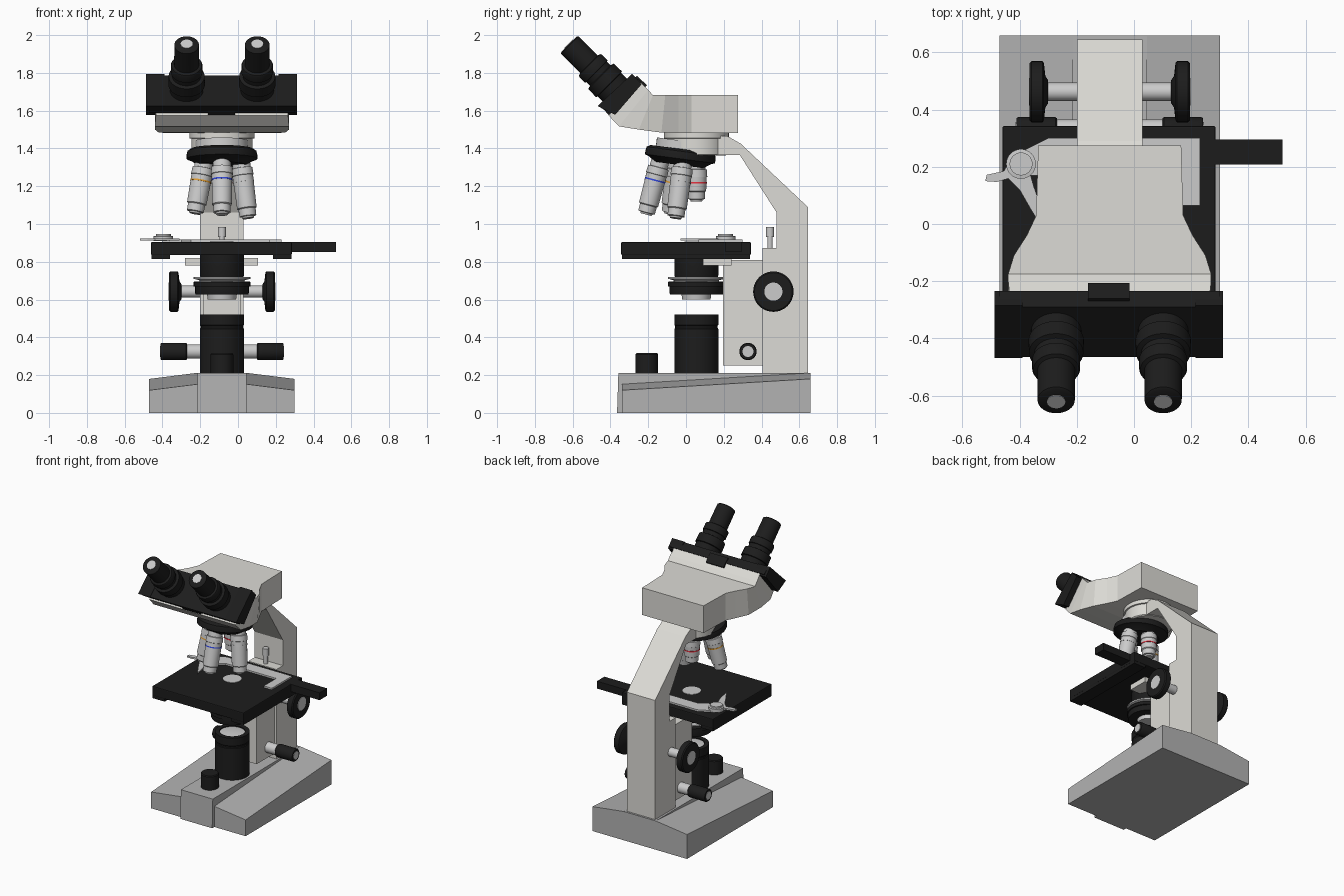
import bpy, bmesh, math
from mathutils import Vector

if "Cube" in bpy.data.objects:
    bpy.data.objects.remove(bpy.data.objects["Cube"])

CX, AY = -0.085, 0.055  # body centre line and optical axis


def material(name, rgb):
    m = bpy.data.materials.new(name)
    m.diffuse_color = (*rgb, 1)
    m.use_nodes = True
    m.node_tree.nodes["Principled BSDF"].inputs["Base Color"].default_value = m.diffuse_color
    return m


BLACK = material("black", (0.012, 0.012, 0.012))
CREAM = material("cream", (0.72, 0.71, 0.67))
BASE = material("base_grey", (0.45, 0.45, 0.45))
SILVER = material("silver", (0.55, 0.55, 0.55))
BLUE = material("blue", (0.03, 0.06, 0.7))
ORANGE = material("orange", (0.8, 0.35, 0.03))
RED = material("red", (0.8, 0.03, 0.05))


def loft(name, rings, mat, smooth=False, bevel=0):
    """Skin a list of equal-length point loops and cap both ends."""
    bm = bmesh.new()
    loops = [[bm.verts.new(p) for p in r] for r in rings]
    n = len(loops[0])
    for a, b in zip(loops, loops[1:]):
        for i in range(n):
            j = (i + 1) % n
            bm.faces.new((a[i], a[j], b[j], b[i]))
    bm.faces.new(loops[0])
    bm.faces.new(loops[-1])
    bmesh.ops.recalc_face_normals(bm, faces=bm.faces)
    me = bpy.data.meshes.new(name)
    bm.to_mesh(me)
    bm.free()
    me.materials.append(mat)
    ob = bpy.data.objects.new(name, me)
    bpy.context.collection.objects.link(ob)
    if bevel:
        mod = ob.modifiers.new("bevel", "BEVEL")
        mod.width, mod.segments = bevel, 2
    if smooth:
        bpy.ops.object.select_all(action="DESELECT")
        ob.select_set(True)
        bpy.context.view_layer.objects.active = ob
        bpy.ops.object.shade_smooth_by_angle(angle=math.radians(35))
    return ob


def box(name, x, y, z, mat, bevel=0):
    return loft(name, [[(x[0], y[0], h), (x[1], y[0], h), (x[1], y[1], h), (x[0], y[1], h)] for h in z], mat, bevel=bevel)


def side_prism(name, yz, x0, x1, mat, bevel=0):
    return loft(name, [[(x, y, z) for y, z in yz] for x in (x0, x1)], mat, bevel=bevel)


def plate(name, xy, z0, z1, mat):
    return loft(name, [[(x, y, z) for x, y in xy] for z in (z0, z1)], mat)


def lathe(name, start, axis, profile, mat, n=40):
    """Turned part: profile is (distance along axis, radius)."""
    d = Vector(axis).normalized()
    u = d.orthogonal().normalized()
    v = d.cross(u)
    o = Vector(start)
    ang = [2 * math.pi * i / n for i in range(n)]
    return loft(name, [[o + d * t + r * (u * math.cos(a) + v * math.sin(a)) for a in ang] for t, r in profile], mat, True)


UP = (0, 0, 1)

# Base: sloping wings and raised centre block
loft("base_wings", [[(-.47, y, 0), (-.47, y, .12 + h), (-.215, y, .152 + h), (.045, y, .152 + h), (.30, y, .12 + h), (.30, y, 0)]
                    for y, h in ((-.34, 0), (.66, .06))], BASE)
side_prism("base_centre", [(-.365, 0), (-.358, .212), (.655, .212), (.655, 0)], -.215, .045, BASE)

# Arm and focus block
side_prism("arm", [(.405, .21), (.405, .872), (.48, .872), (.48, 1.06), (.285, 1.365), (.16, 1.365), (.16, 1.465),
                   (.22, 1.465), (.29, 1.425), (.645, 1.09), (.645, .21)], -.2, .03, CREAM)
box("focus_block", (-.185, .015), (.195, .41), (.25, .81), CREAM)
box("stage_bracket", (-.28, .105), (.09, .24), (.78, .82), CREAM)
lathe("stop_pin", (CX, .445, .87), UP, [(0, .014), (.06, .014), (.06, .021), (.115, .021)], SILVER, 20)

# Focus knobs and lower adjustment knobs on both sides
for side, s in (("left", -1), ("right", 1)):
    ax = (s, 0, 0)
    lathe(side + "_focus_shaft", (CX, .4625, .642), ax, [(0, .032), (.24, .032)], SILVER, 24)
    lathe(side + "_focus_knob", (CX, .4625, .642), ax,
          [(.215, .04), (.225, .055), (.23, .1), (.235, .107), (.273, .107), (.28, .1)], BLACK)
    lathe(side + "_focus_cap", (CX, .4625, .642), ax, [(.27, .048), (.283, .048)], SILVER, 32)
    lathe(side + "_lower_shaft", (CX, .328, .325), ax, [(.08, .038), (.19, .038)], SILVER, 24)
    lathe(side + "_lower_knob", (CX, .328, .325), ax, [(.185, .042), (.19, .046), (.32, .046), (.326, .042)], BLACK, 32)
    lathe(side + "_lower_cap", (CX, .328, .325), ax, [(.32, .029), (.329, .029)], SILVER, 24)

# Lamp housing, lens and dimmer
lathe("lamp_housing", (CX, AY, .21), UP, [(0, .116), (.235, .116), (.24, .112), (.25, .112), (.255, .116), (.312, .116),
                                         (.312, .085), (.305, .085)], BLACK, 48)
lathe("lamp_lens", (CX, AY, .5), UP, [(0, .084), (.015, .084), (.021, .04)], SILVER)
lathe("dimmer_knob", (CX, -.207, .21), UP, [(0, .06), (.1, .06), (.106, .055)], BLACK, 32)

# Condenser under the stage
lathe("condenser_body", (CX, AY, .71), UP, [(0, .11), (.02, .117), (.13, .117)], BLACK)
lathe("condenser_collar", (CX, AY, .68), UP, [(0, .12), (.022, .12), (.03, .15), (.04, .15)], SILVER)
lathe("condenser_ring", (CX, AY, .628), UP, [(0, .14), (.006, .142), (.04, .142), (.042, .15), (.066, .15), (.068, .14)], BLACK)
lathe("condenser_lens", (CX, AY, .6), UP, [(0, .075), (.035, .08)], SILVER)

# Stage plate with side skirts and carriage bar
box("stage_plate", (-.46, .285), (-.343, .343), (.835, .905), BLACK, .006)
for side, x in (("left", (-.458, -.36)), ("right", (.185, .283))):
    box(side + "_stage_skirt", x, (-.34, .34), (.815, .84), BLACK)
box("carriage_bar", (.27, .52), (.208, .295), (.852, .906), BLACK)
lathe("stage_window", (CX, AY, .9), UP, [(0, .062), (.008, .062)], SILVER)
plate("slide_holder", [(-.40, .17), (-.30, .17), (-.25, .21), (.165, .21), (.165, .065), (.23, .065), (.23, .3), (-.30, .3),
                       (-.40, .25)], .905, .917, SILVER)
plate("slide_finger", [(-.45, .17), (-.40, .12), (-.36, .05), (-.31, -.03), (-.325, .06), (-.35, .13), (-.37, .2), (-.42, .22)],
      .912, .922, SILVER)
plate("finger_lever", [(-.52, .15), (-.48, .147), (-.42, .165), (-.38, .17), (-.38, .24), (-.43, .23), (-.455, .185),
                       (-.515, .172)], .912, .924, SILVER)
lathe("finger_pivot", (-.395, .21, .91), UP, [(0, .052), (.025, .052), (.027, .04), (.038, .04)], SILVER, 32)

# Head mount and revolving nosepiece
lathe("head_mount", (CX, AY, 1.362), UP, [(0, .155), (.006, .162), (.09, .162), (.092, .172), (.125, .172)], CREAM, 48)
tilt = (0, -.13, -.99)
lathe("nosepiece_neck", (CX, -.015, 1.44), tilt, [(0, .14), (.07, .14)], SILVER)
lathe("nosepiece", (CX, -.025, 1.397), tilt, [(0, .165), (.012, .183), (.03, .187), (.052, .187), (.06, .165), (.085, .13)], BLACK, 48)

# Objectives: top point, tip point, ring colour
objectives = {
    "front": ((CX, -.135, 1.34), (CX, -.212, 1.05), BLUE),
    "left": ((-.178, -.045, 1.335), (-.228, -.085, 1.055), ORANGE),
    "right": ((.015, -.015, 1.335), (.054, -.055, 1.03), SILVER),
    "back": ((CX, AY, 1.33), (CX, AY, 1.12), RED),
}
for name, (a, b, col) in objectives.items():
    d = Vector(b) - Vector(a)
    L = d.length
    lathe(name + "_objective", a, d, [(0, .048), (.04, .048), (.042, .056), (.08, .058), (.082, .055), (L - .055, .052),
                                     (L - .05, .046), (L - .012, .045), (L - .01, .034), (L, .03)], SILVER, 36)
    lathe(name + "_objective_ring", a, d, [(.108, .056), (.116, .056)], col, 36)

# Binocular head: half width, bottom (y, z), top (y, z)
sections = [(.25, .275, 1.482, .275, 1.682), (.257, .03, 1.482, .03, 1.682), (.29, -.04, 1.482, -.04, 1.682),
            (.335, -.13, 1.484, -.11, 1.682), (.355, -.25, 1.5, -.175, 1.682), (.355, -.355, 1.517, -.2, 1.71),
            (.35, -.41, 1.575, -.245, 1.755)]
loft("head", [[(CX - w, yb, zb), (CX + w, yb, zb), (CX + w, yt, zt), (CX - w, yt, zt)] for w, yb, zb, yt, zt in sections], CREAM)
side_prism("eyepiece_plate", [(-.465, 1.625), (-.41, 1.588), (-.235, 1.755), (-.29, 1.787)], -.47, .30, BLACK)
side_prism("plate_tab", [(-.43, 1.6), (-.385, 1.55), (-.207, 1.735), (-.26, 1.785)], -.16, -.015, BLACK)
for side, x in (("left", (-.487, -.39)), ("right", (.215, .312))):
    side_prism(side + "_plate_end", [(-.468, 1.625), (-.375, 1.578), (-.235, 1.74), (-.285, 1.795)], *x, BLACK)

# Eyepieces leaning 45 degrees towards the viewer
for side, x in (("left", -.272), ("right", .102)):
    tip, back = (x, -.62, 1.952), (0, 1, -1)
    lathe(side + "_eyepiece", tip, back, [(0, .055), (.006, .065), (.15, .066), (.155, .08), (.163, .084), (.205, .084), (.207, .077),
                                          (.235, .077), (.24, .095), (.3, .097), (.303, .088), (.38, .088)], BLACK, 48)
    lathe(side + "_eye_lens", (x, -.622, 1.954), back, [(0, .032), (.01, .032)], SILVER, 32)
